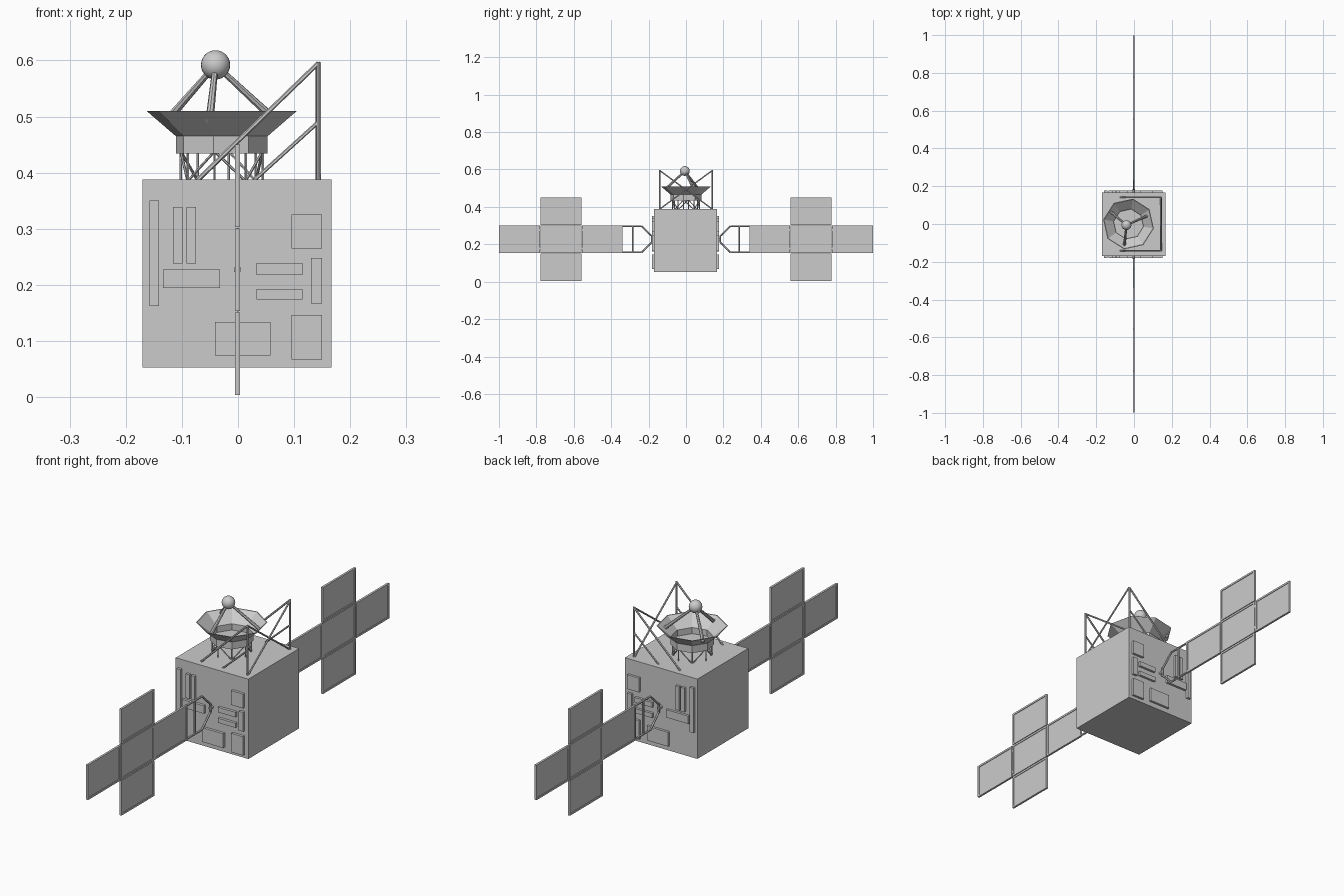
import bpy, bmesh, math
from mathutils import Vector, Matrix

if "Cube" in bpy.data.objects:
    bpy.data.objects.remove(bpy.data.objects["Cube"])

grey = bpy.data.materials.new("satellite_grey")
grey.use_nodes = True
grey.diffuse_color = (0.6, 0.6, 0.6, 1)
grey.node_tree.nodes["Principled BSDF"].inputs["Base Color"].default_value = (0.6, 0.6, 0.6, 1)


def finish(name, bm):
    mesh = bpy.data.meshes.new(name)
    bm.to_mesh(mesh)
    bm.free()
    mesh.materials.append(grey)
    obj = bpy.data.objects.new(name, mesh)
    bpy.context.collection.objects.link(obj)
    return obj


def add_box(bm, lo, hi):
    lo, hi = Vector(lo), Vector(hi)
    size = hi - lo
    mat = Matrix.Translation((lo + hi) / 2) @ Matrix.Diagonal((*size, 1))
    bmesh.ops.create_cube(bm, size=1, matrix=mat)


def add_rod(bm, a, b, r, r_end=None, sides=6):
    a, b = Vector(a), Vector(b)
    d = b - a
    mat = Matrix.Translation((a + b) / 2) @ d.to_track_quat("Z", "Y").to_matrix().to_4x4()
    bmesh.ops.create_cone(bm, cap_ends=True, segments=sides, radius1=r,
                          radius2=r_end or r, depth=d.length, matrix=mat)


# Main body
TOP = 0.388
bm = bmesh.new()
add_box(bm, (-0.17, -0.17, 0.053), (0.167, 0.167, TOP))
finish("body", bm)

# Equipment covers on the two array sides: x0, x1, z0, z1
covers = [(-.158, -.141, .162, .35), (-.116, -.099, .238, .339), (-.092, -.075, .238, .339),
          (-.134, -.032, .194, .227), (.095, .15, .265, .325), (.033, .115, .218, .239),
          (.033, .115, .174, .193), (.13, .15, .167, .248), (.095, .15, .067, .146),
          (-.041, .058, .074, .134)]
for name, ya, yb in (("front_covers", -.181, -.165), ("back_covers", .162, .177)):
    bm = bmesh.new()
    for x0, x1, z0, z1 in covers:
        add_box(bm, (x0, ya, z0), (x1, yb, z1))
    finish(name, bm)

# Solar arrays: cross of five framed panels, plus a tapered yoke
MID = 0.227
PX = -0.001
for name, s in (("front", -1), ("back", 1)):
    frames, cells = bmesh.new(), bmesh.new()
    for y, z in ((.448, MID), (.668, MID), (.89, MID), (.668, MID + .15), (.668, MID - .15)):
        hy, hz, t, d = .109, .0735, .008, .0045
        for e in (-1, 1):
            ye, ze = e * (hy - t / 2), e * (hz - t / 2)
            add_box(frames, (PX - d, s * y + ye - t / 2, z - hz), (PX + d, s * y + ye + t / 2, z + hz))
            add_box(frames, (PX - d, s * y - hy + t, z + ze - t / 2), (PX + d, s * y + hy - t, z + ze + t / 2))
        add_box(cells, (PX - .002, s * y - hy + t / 2, z - hz + t / 2),
                (PX + .002, s * y + hy - t / 2, z + hz - t / 2))
    # Hinges between neighbouring panels
    for y in (.558, .779):
        for e in (-1, 1):
            add_box(frames, (PX - .003, s * y - .004, MID + e * .05 - .006),
                    (PX + .003, s * y + .004, MID + e * .05 + .006))
    finish(name + "_array_frames", frames)
    finish(name + "_array_cells", cells)

    bm = bmesh.new()
    for e in (-1, 1):
        path = [(.345, .07), (.238, .07), (.183, .017)]
        pts = [(PX, s * y, MID + e * z) for y, z in path]
        for a, b in zip(pts, pts[1:]):
            add_rod(bm, a, b, .0045)
    add_rod(bm, (PX, s * .285, MID - .07), (PX, s * .285, MID + .07), .004)
    add_rod(bm, (PX, s * .183, MID - .019), (PX, s * .183, MID + .019), .0045)
    add_rod(bm, (PX, s * .16, MID), (PX, s * .185, MID), .007)
    finish(name + "_array_yoke", bm)

# Octagonal dish: thin-walled profile swept round its axis (radius, height)
CX, TURN = -0.029, math.radians(-10)


def ring_point(r, k, z, n=8):
    a = TURN + 2 * math.pi * k / n
    return Vector((CX + r * math.cos(a), r * math.sin(a), z))


bm = bmesh.new()
profile = [(.08, .440), (.08, .466), (.132, .510), (.136, .510), (.083, .465), (.083, .434)]
rings = [[bm.verts.new(ring_point(r, k, z)) for k in range(8)] for r, z in profile]
for a, b in zip(rings, rings[1:]):
    for k in range(8):
        n = (k + 1) % 8
        bm.faces.new((a[k], a[n], b[n], b[k]))
bm.faces.new(rings[0])
bm.faces.new(rings[-1])
bmesh.ops.recalc_face_normals(bm, faces=bm.faces)
finish("dish", bm)

# Lattice of posts and braces under the dish
bm = bmesh.new()
for k in range(8):
    add_rod(bm, ring_point(.074, k, TOP - .003), ring_point(.074, k, .438), .0025)
    lo, hi = (k, k + 1) if k % 2 else (k + 1, k)
    add_rod(bm, ring_point(.074, lo, TOP - .003), ring_point(.074, hi, .438), .0025)
finish("dish_lattice", bm)

# Feed ball on a tripod
ball = Vector((-.04, -.006, .592))
bm = bmesh.new()
bmesh.ops.create_uvsphere(bm, u_segments=24, v_segments=14, radius=.026,
                          matrix=Matrix.Translation(ball))
for f in bm.faces:
    f.smooth = True
finish("feed_ball", bm)
bm = bmesh.new()
for angle in (22, 143, 263):
    a = math.radians(angle)
    add_rod(bm, (CX - .008 + .112 * math.cos(a), .112 * math.sin(a), .493), ball, .0075, .005, 8)
finish("feed_tripod", bm)

# Side masts with sloping stays and a crossed brace between them
MX, MY, PEAK = .143, .141, .595
bm = bmesh.new()
for s in (-1, 1):
    y = s * MY
    add_rod(bm, (MX, y, TOP - .003), (MX, y, PEAK + .002), .004)
    add_rod(bm, (MX, y, PEAK), (-.073, y, TOP - .002), .004)
    add_rod(bm, (MX, y, .49), (.028, y, TOP - .002), .0035)
    add_rod(bm, (MX + s * .002, y, PEAK), (MX + s * .002, -y, TOP), .0035)
finish("masts", bm)
